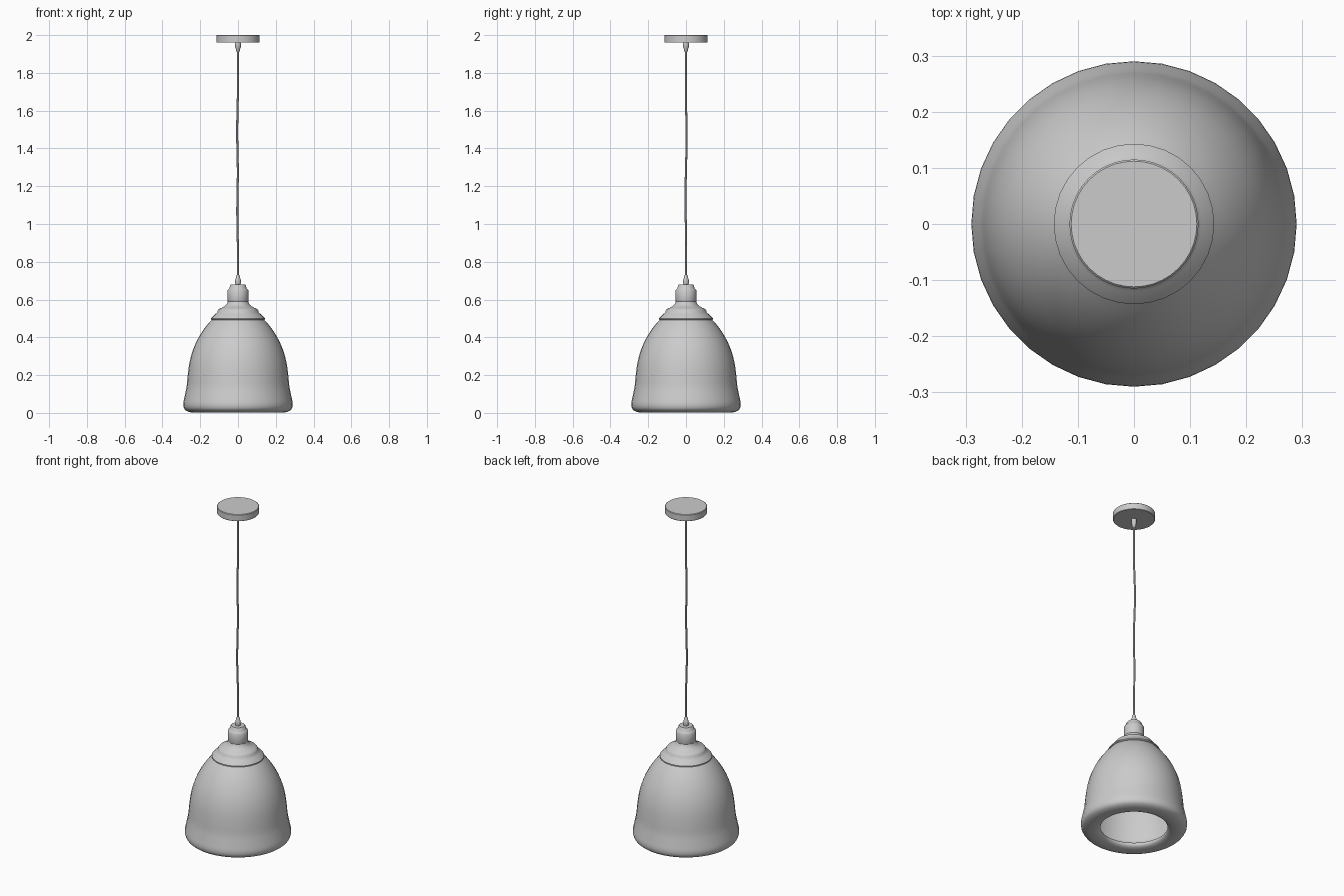
import bpy, bmesh, math

if "Cube" in bpy.data.objects:
    bpy.data.objects.remove(bpy.data.objects["Cube"])

grey = bpy.data.materials.new("light grey")
grey.diffuse_color = (0.6, 0.6, 0.6, 1)
grey.use_nodes = True
grey.node_tree.nodes["Principled BSDF"].inputs["Base Color"].default_value = grey.diffuse_color


def finish(ob, angle=40):
    ob.data.materials.append(grey)
    bpy.ops.object.select_all(action='DESELECT')
    ob.select_set(True)
    bpy.context.view_layer.objects.active = ob
    bpy.ops.object.shade_smooth_by_angle(angle=math.radians(angle))


def smooth_profile(pts, steps=3):
    """Catmull-Rom through the profile points."""
    out = []
    for i in range(len(pts) - 1):
        p = [pts[max(i - 1, 0)], pts[i], pts[i + 1], pts[min(i + 2, len(pts) - 1)]]
        for s in range(steps):
            t = s / steps
            out.append(tuple(0.5 * (2 * b + (c - a) * t + (2 * a - 5 * b + 4 * c - d) * t * t
                                    + (3 * b - a - 3 * c + d) * t ** 3)
                             for a, b, c, d in zip(*p)))
    return out + [pts[-1]]


def lathe(name, profile, segs=32, angle=40):
    """Revolve (radius, z) points around the z axis; radius 0 closes a pole."""
    bm = bmesh.new()
    vs = [bm.verts.new((r, 0, z)) for r, z in profile]
    es = [bm.edges.new(e) for e in zip(vs, vs[1:])]
    bmesh.ops.spin(bm, geom=vs + es, cent=(0, 0, 0), axis=(0, 0, 1),
                   angle=2 * math.pi, steps=segs)
    bmesh.ops.remove_doubles(bm, verts=bm.verts, dist=1e-5)
    bmesh.ops.recalc_face_normals(bm, faces=bm.faces)
    me = bpy.data.meshes.new(name)
    bm.to_mesh(me)
    bm.free()
    ob = bpy.data.objects.new(name, me)
    bpy.context.collection.objects.link(ob)
    finish(ob, angle)
    return ob


# Bell shade: outer wall, rolled rim, inner wall
outer = smooth_profile([(0.128, 0.505), (0.168, 0.46), (0.205, 0.405), (0.236, 0.34),
                        (0.256, 0.27), (0.266, 0.20), (0.272, 0.14), (0.283, 0.085),
                        (0.290, 0.045), (0.282, 0.018), (0.255, 0.004), (0.222, 0.002),
                        (0.196, 0.008), (0.184, 0.020), (0.190, 0.034), (0.225, 0.05),
                        (0.258, 0.075), (0.262, 0.12), (0.254, 0.20), (0.244, 0.27),
                        (0.224, 0.34), (0.193, 0.405), (0.156, 0.46), (0.116, 0.497)])
lathe("shade", outer, 36, 60)

# Stepped metal cap over the shade opening
lathe("shade_cap", [(0, 0.490), (0.136, 0.490), (0.143, 0.494), (0.143, 0.500), (0.136, 0.508),
                    (0.120, 0.523), (0.110, 0.532), (0.108, 0.542), (0.101, 0.550),
                    (0.085, 0.557), (0.068, 0.567), (0.058, 0.578), (0.053, 0.592), (0, 0.592)], 32)

# Lamp holder neck
lathe("lamp_holder", [(0, 0.585), (0.052, 0.585), (0.055, 0.592), (0.055, 0.648), (0.051, 0.655),
                      (0.045, 0.660), (0.042, 0.674), (0.037, 0.681), (0, 0.681)], 32)

# Cord grips at both ends
grip = [(0, 0), (0.013, 0), (0.015, 0.006), (0.015, 0.026), (0.012, 0.032),
        (0.011, 0.045), (0.006, 0.052), (0, 0.052)]
lathe("lower_cord_grip", [(r, 0.679 + z) for r, z in grip], 16)
lathe("upper_cord_grip", [(r, 1.962 - z) for r, z in grip], 16)

# Ceiling canopy
lathe("ceiling_canopy", [(0, 1.960), (0.113, 1.960), (0.115, 1.962), (0.115, 1.997),
                         (0.112, 2.0), (0, 2.0)], 40)

# Slightly wavy hanging cord
cu = bpy.data.curves.new("cord", 'CURVE')
cu.dimensions = '3D'
cu.bevel_depth = 0.0055
cu.bevel_resolution = 2
sp = cu.splines.new('POLY')
n = 40
sp.points.add(n)
for i, p in enumerate(sp.points):
    t = i / n
    fade = math.sin(math.pi * t)
    p.co = (-0.003 * fade + 0.002 * fade * math.sin(17 * t),
            0.003 * fade * math.sin(11 * t + 1), 0.70 + 1.24 * t, 1)
tmp = bpy.data.objects.new("cord_curve", cu)
bpy.context.collection.objects.link(tmp)
bpy.context.view_layer.update()
mesh = bpy.data.meshes.new_from_object(tmp.evaluated_get(bpy.context.evaluated_depsgraph_get()))
bpy.data.objects.remove(tmp)
cord = bpy.data.objects.new("cord", mesh)
bpy.context.collection.objects.link(cord)
finish(cord)
